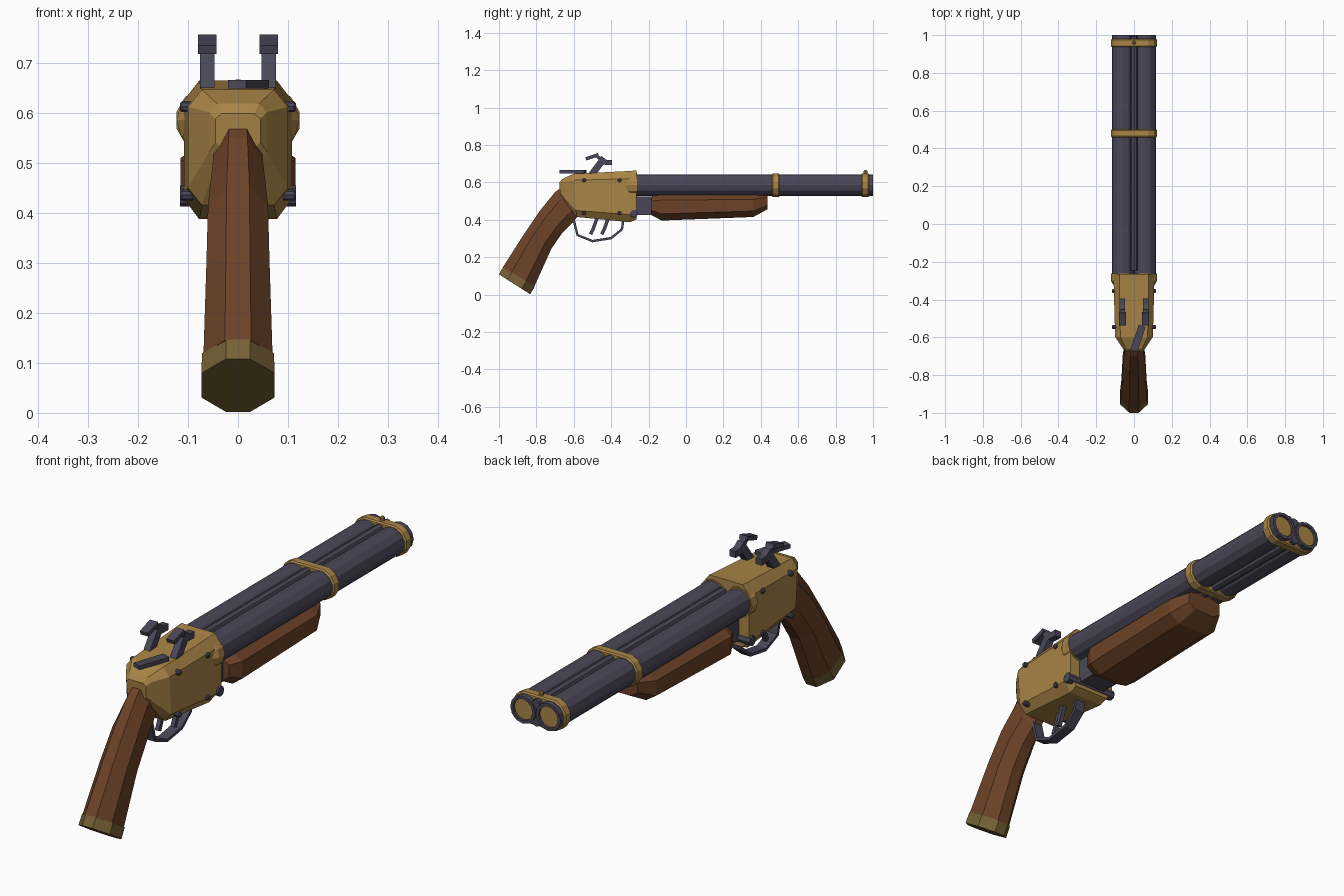
import bpy, bmesh, math
from mathutils import Vector

cube = bpy.data.objects.get("Cube")
if cube:
    bpy.data.objects.remove(cube, do_unlink=True)


def material(name, rgb):
    m = bpy.data.materials.new(name)
    m.use_nodes = True
    color = (*rgb, 1)
    m.diffuse_color = color
    bsdf = next(n for n in m.node_tree.nodes if n.type == 'BSDF_PRINCIPLED')
    bsdf.inputs["Base Color"].default_value = color
    bsdf.inputs["Roughness"].default_value = 0.7
    return m


STEEL = material("blued steel", (0.068, 0.064, 0.098))
BRASS = material("brass", (0.40, 0.235, 0.062))
DARK_BRASS = material("dark brass", (0.18, 0.12, 0.036))
WOOD = material("walnut wood", (0.15, 0.055, 0.021))


def finish(name, bm, mat):
    bmesh.ops.recalc_face_normals(bm, faces=bm.faces)
    mesh = bpy.data.meshes.new(name)
    bm.to_mesh(mesh)
    bm.free()
    mesh.materials.append(mat)
    ob = bpy.data.objects.new(name, mesh)
    bpy.context.collection.objects.link(ob)
    return ob


def loft_rings(name, rings, mat):
    """Skin a list of equal point rings and cap both ends."""
    bm = bmesh.new()
    rows = [[bm.verts.new(p) for p in ring] for ring in rings]
    for a, b in zip(rows, rows[1:]):
        for i in range(len(a)):
            j = (i + 1) % len(a)
            bm.faces.new((a[i], a[j], b[j], b[i]))
    bm.faces.new(rows[0])
    bm.faces.new(rows[-1])
    return finish(name, bm, mat)


def loft(name, sections, mat, flat=1, cham=0, x=0):
    """Sections are (low point, high point, half width) in the side plane;
    flat and cham shape the chamfered corners."""
    if cham:
        outline = [(flat, 0), (1, cham), (1, 1 - cham), (flat, 1)]
    else:
        outline = [(1, 0), (1, 1)]
    outline += [(-u, t) for u, t in reversed(outline)]
    rings = []
    for low, high, hw in sections:
        p, q = Vector((x, *low)), Vector((x, *high))
        rings.append([p.lerp(q, t) + Vector((u * hw, 0, 0)) for u, t in outline])
    return loft_rings(name, rings, mat)


def strip(name, path, hw, thick, mat, x=0):
    """Flat strap following a path in the side plane."""
    pts = [Vector(p) for p in path]
    sections = []
    for i, p in enumerate(pts):
        d = (pts[min(i + 1, len(pts) - 1)] - pts[max(i - 1, 0)]).normalized()
        n = Vector((-d.y, d.x)) * thick / 2
        sections.append((p - n, p + n, hw))
    return loft(name, sections, mat, x=x)


def circle(x, y, z, r, n=12, axis='Y'):
    pts = []
    for i in range(n):
        c, s = math.cos(math.tau * i / n) * r, math.sin(math.tau * i / n) * r
        pts.append((x + c, y, z + s) if axis == 'Y' else (x, y + c, z + s))
    return pts


BORE_X, BORE_Z, R = 0.059, 0.585, 0.058

# Barrels with recessed brass muzzles and tapered breech ends
for side, s in (("left", 1), ("right", -1)):
    bx = s * BORE_X
    loft_rings(side + "_barrel", [circle(bx, y, BORE_Z, r) for y, r in
               ((-0.28, R), (1, R), (1, 0.045), (0.985, 0.045))], STEEL)
    loft_rings(side + "_muzzle_plug", [circle(bx, y, BORE_Z, 0.045)
               for y in (0.984, 0.99)], BRASS)
    loft_rings(side + "_breech_cone", [circle(bx, y, BORE_Z, r) for y, r in
               ((-0.33, 0.045), (-0.3, 0.064), (-0.262, 0.064))], BRASS)

# Ribs between the barrels
for name, z in (("top_rib", 0.622), ("bottom_rib", 0.548)):
    loft_rings(name, [circle(0, y, z, 0.02, 8) for y in (-0.245, 0.995)], STEEL)

# Barrel bands
for name, y in (("middle_band", 0.48), ("muzzle_band", 0.958)):
    rings = []
    for yy, r in ((-0.021, 0.061), (-0.015, 0.066), (0.015, 0.066), (0.021, 0.061)):
        rings.append([(math.copysign(BORE_X, math.cos(a)) + r * math.cos(a),
                       y + yy, BORE_Z + r * math.sin(a))
                      for a in (math.tau * (i + 0.5) / 12 for i in range(12))])
    loft_rings(name, rings, BRASS)
loft_rings("front_bead", [[(px, 0.96 + py, z) for px, py, _ in
           (Vector((math.cos(i * math.tau / 8), math.sin(i * math.tau / 8), 0)) * r
            for i in range(8))] for z, r in ((0.645, 0.01), (0.66, 0.01), (0.666, 0.005))],
           BRASS)

# Receiver
loft("receiver", [
    ((-0.672, 0.53), (-0.678, 0.598), 0.045),
    ((-0.655, 0.505), (-0.662, 0.618), 0.058),
    ((-0.585, 0.415), (-0.60, 0.646), 0.10),
    ((-0.30, 0.387), (-0.30, 0.661), 0.108),
    ((-0.265, 0.402), (-0.265, 0.664), 0.108)], BRASS, flat=0.72, cham=0.15)

# Grip and butt cap
loft("grip", [
    ((-0.57, 0.43), (-0.665, 0.575), 0.046),
    ((-0.605, 0.385), (-0.70, 0.548), 0.05),
    ((-0.665, 0.325), (-0.78, 0.45), 0.06),
    ((-0.72, 0.245), (-0.865, 0.325), 0.063),
    ((-0.81, 0.045), (-0.98, 0.145), 0.069)], WOOD, flat=0.38, cham=0.27)
loft("butt_cap", [
    ((-0.808, 0.044), (-0.979, 0.147), 0.072),
    ((-0.833, 0.002), (-1.0, 0.108), 0.073)], DARK_BRASS, flat=0.33, cham=0.27)

# Fore-end
loft("fore_end", [
    ((-0.185, 0.425), (-0.185, 0.525), 0.088),
    ((-0.13, 0.396), (-0.14, 0.541), 0.115),
    ((0.36, 0.415), (0.36, 0.541), 0.115),
    ((0.435, 0.456), (0.435, 0.541), 0.08)], WOOD, flat=0.58, cham=0.25)

# Hinge block and pin
loft("hinge_block", [((y, 0.425), (y, 0.525), 0.06) for y in (-0.29, -0.17)], STEEL)
loft_rings("hinge_pin", [circle(x, -0.278, 0.433, 0.021, 8, 'X')
           for x in (-0.116, 0.116)], STEEL)

# Trigger guard and triggers
strip("trigger_guard", [(-0.603, 0.41), (-0.58, 0.318), (-0.50, 0.286),
      (-0.40, 0.302), (-0.342, 0.35), (-0.335, 0.40)], 0.022, 0.013, STEEL)
for name, y, x in (("rear_trigger", -0.51, -0.015), ("front_trigger", -0.45, 0.015)):
    strip(name, [(y, 0.322), (y + 0.015, 0.355), (y + 0.035, 0.41)], 0.009, 0.018,
          STEEL, x)

# Hammers: shank, thumb spur and striking nose
for side, s in (("left", 1), ("right", -1)):
    hx = s * 0.061
    strip(side + "_hammer_shank", [(-0.505, 0.64), (-0.438, 0.73)], 0.0145, 0.036,
          STEEL, hx)
    strip(side + "_hammer_spur", [(-0.535, 0.726), (-0.468, 0.748)], 0.0185, 0.018,
          STEEL, hx)
    strip(side + "_hammer_neck", [(-0.48, 0.745), (-0.445, 0.712)], 0.013, 0.018,
          STEEL, hx)
    strip(side + "_hammer_nose", [(-0.46, 0.709), (-0.396, 0.706)], 0.0145, 0.027,
          STEEL, hx)

# Opening lever, swung to one side
lever = strip("opening_lever", [(-0.07, 0), (0.07, 0)], 0.019, 0.017, STEEL)
lever.location = (0.021, -0.605, 0.657)
lever.rotation_euler.z = math.radians(-19)

# Side screws
for side, s in (("left", 1), ("right", -1)):
    for row, z in (("upper", 0.612), ("lower", 0.435)):
        for end, y in (("rear", -0.545), ("front", -0.355)):
            loft_rings(f"{side}_{row}_{end}_screw", [circle(s * x, y, z, r, 8, 'X')
                       for x, r in ((0.09, 0.011), (0.112, 0.011), (0.116, 0.007))], STEEL)
